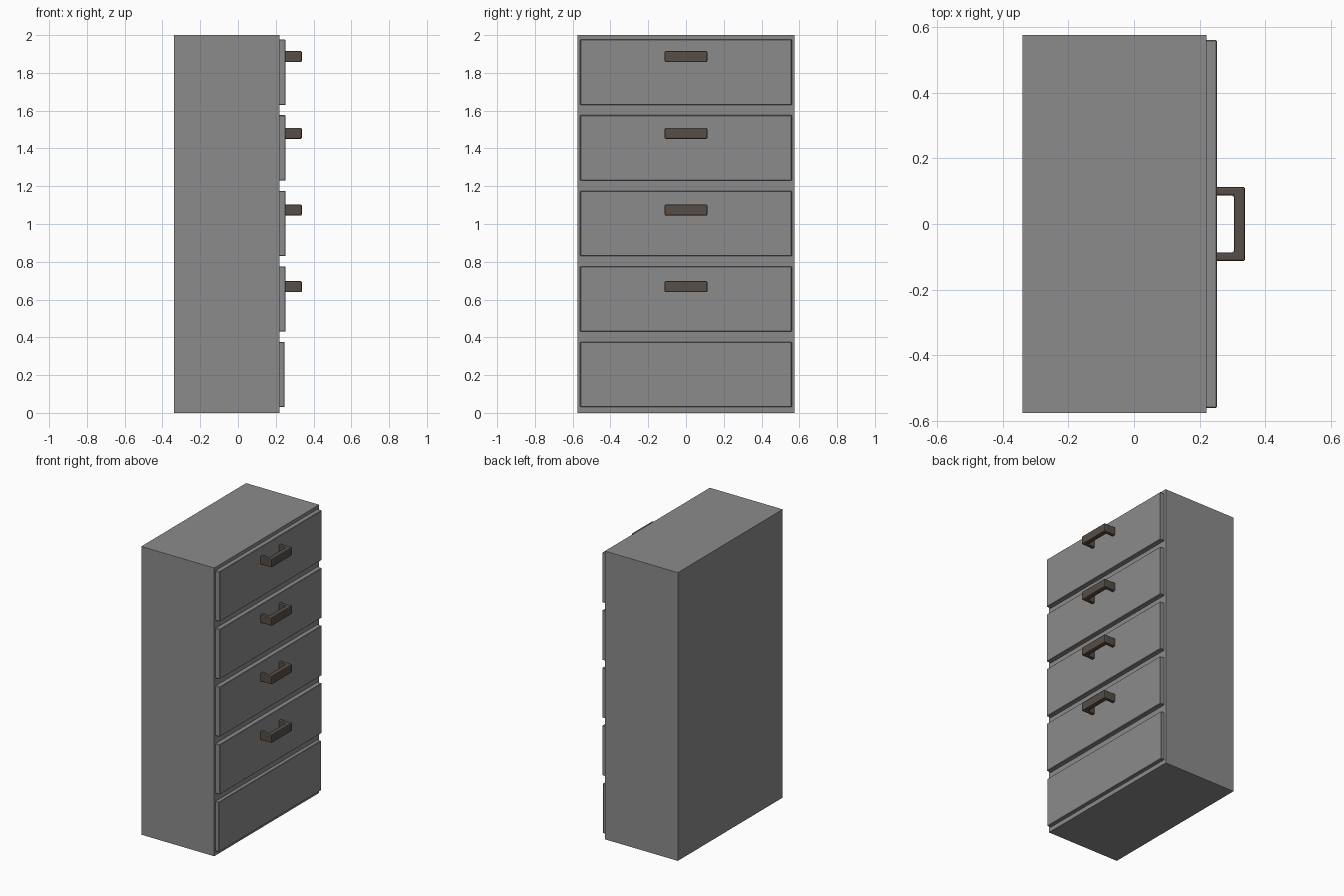
import bpy, bmesh

if "Cube" in bpy.data.objects:
    bpy.data.objects.remove(bpy.data.objects["Cube"])


def material(name, rgb):
    m = bpy.data.materials.new(name)
    m.diffuse_color = (*rgb, 1.0)
    m.use_nodes = True
    m.node_tree.nodes["Principled BSDF"].inputs["Base Color"].default_value = m.diffuse_color
    return m


GREY = material("grey paint", (0.26, 0.26, 0.26))
BROWN = material("dark brown metal", (0.095, 0.075, 0.063))


def finish(name, bm, mat, bevel=0.0, segments=1):
    bmesh.ops.recalc_face_normals(bm, faces=bm.faces)
    mesh = bpy.data.meshes.new(name)
    bm.to_mesh(mesh)
    bm.free()
    mesh.materials.append(mat)
    ob = bpy.data.objects.new(name, mesh)
    bpy.context.collection.objects.link(ob)
    if bevel:
        mod = ob.modifiers.new("edge bevel", 'BEVEL')
        mod.width = bevel
        mod.segments = segments
    return ob


def box(name, lo, hi, mat, bevel=0.0):
    bm = bmesh.new()
    bmesh.ops.create_cube(bm, size=1)
    for v in bm.verts:
        v.co = [(a + b) / 2 + c * (b - a) for a, b, c in zip(lo, hi, v.co)]
    return finish(name, bm, mat, bevel)


def handle(name, z):
    # U-shaped pull: profile in the xy plane, extruded upwards
    x0, xi, x1, yo, yi = 0.245, 0.304, 0.338, 0.113, 0.087
    profile = [(x0, -yo), (x1, -yo), (x1, yo), (x0, yo),
               (x0, yi), (xi, yi), (xi, -yi), (x0, -yi)]
    bm = bmesh.new()
    face = bm.faces.new([bm.verts.new((x, y, z - 0.029)) for x, y in profile])
    ext = bmesh.ops.extrude_face_region(bm, geom=[face])
    top = [g for g in ext["geom"] if isinstance(g, bmesh.types.BMVert)]
    bmesh.ops.translate(bm, verts=top, vec=(0, 0, 0.058))
    finish(name, bm, BROWN, 0.006, 2)


# Cabinet carcass
box("cabinet_body", (-0.34, -0.575, 0), (0.22, 0.575, 2), GREY)

# Five drawer fronts; the lowest is slightly thinner and has no handle
for i in range(5):
    z = 0.03 + 0.4 * i
    depth = 0.252 if i else 0.246
    box(f"drawer_front_{i + 1}", (0.215, -0.56, z), (depth, 0.56, z + 0.346), GREY, 0.003)
    if i:
        handle(f"drawer_handle_{i + 1}", 0.668 + 0.406 * (i - 1))
